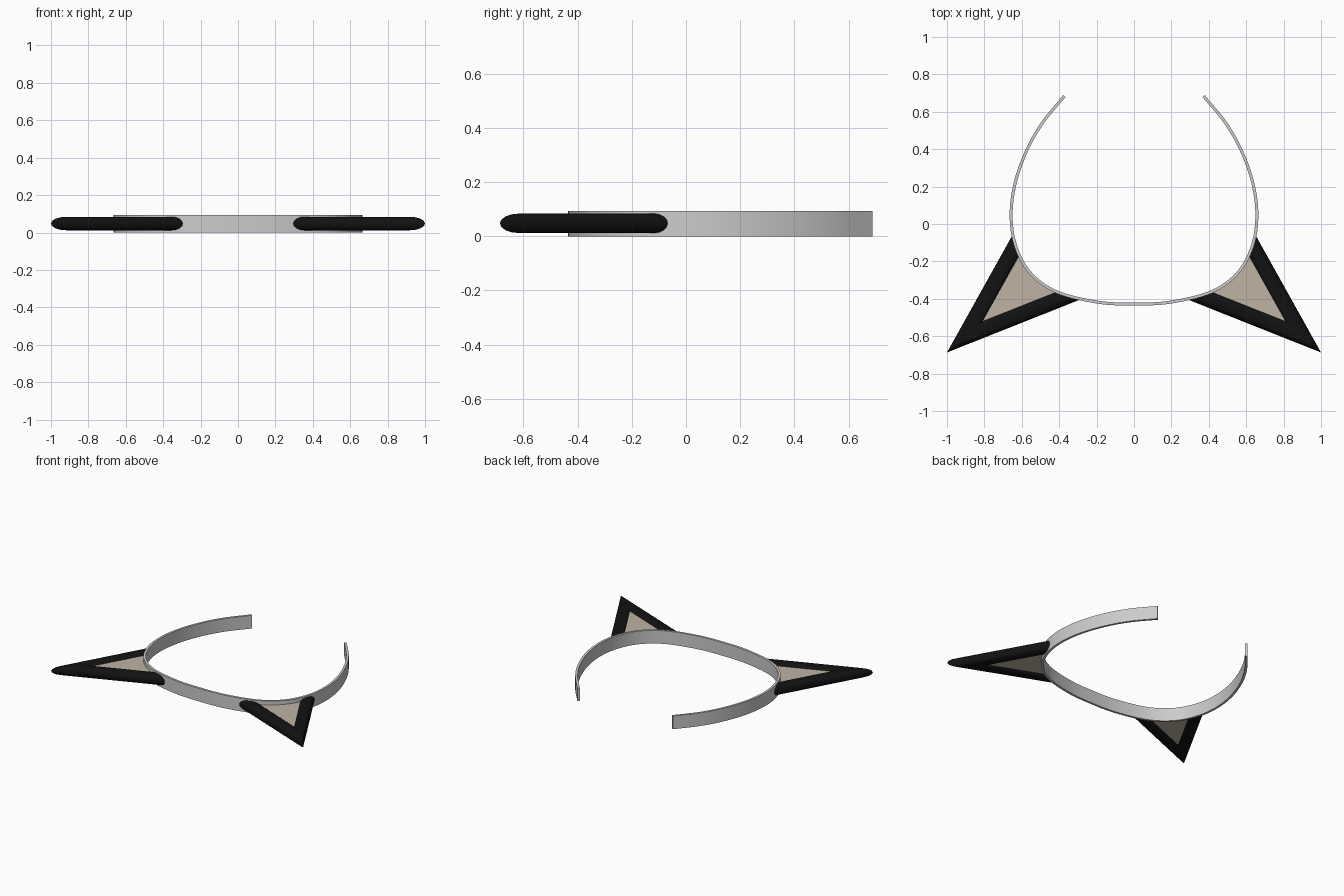
import bpy, bmesh, math
from mathutils import Vector

if "Cube" in bpy.data.objects:
    bpy.data.objects.remove(bpy.data.objects["Cube"])

H = 0.094       # band height
T = 0.016       # band thickness
MID = 0.048     # ear mid height


def make_object(name, verts, faces, color=None, angle=35):
    mesh = bpy.data.meshes.new(name)
    mesh.from_pydata(verts, [], faces)
    bm = bmesh.new()
    bm.from_mesh(mesh)
    bmesh.ops.recalc_face_normals(bm, faces=bm.faces)
    bm.to_mesh(mesh)
    bm.free()
    obj = bpy.data.objects.new(name, mesh)
    bpy.context.collection.objects.link(obj)
    if color:
        mat = bpy.data.materials.new(name + "_colour")
        mat.diffuse_color = color
        mat.use_nodes = True
        mat.node_tree.nodes["Principled BSDF"].inputs["Base Color"].default_value = mat.diffuse_color
        mesh.materials.append(mat)
    bpy.ops.object.select_all(action='DESELECT')
    obj.select_set(True)
    bpy.context.view_layer.objects.active = obj
    bpy.ops.object.shade_smooth_by_angle(angle=math.radians(angle))
    return obj


def spline(pts, n):
    """Catmull-Rom curve through the points."""
    p = [2 * pts[0] - pts[1]] + pts + [2 * pts[-1] - pts[-2]]
    out = []
    for i in range(1, len(p) - 2):
        a, b, c, d = p[i - 1:i + 3]
        for k in range(n):
            t = k / n
            out.append(0.5 * (2 * b + (c - a) * t + (2 * a - 5 * b + 4 * c - d) * t * t
                              + (3 * b - a - 3 * c + d) * t ** 3))
    return out + [pts[-1]]


# Headband: a thin open strip following a smooth horseshoe path
half = [Vector(p) for p in [(0, -0.428), (0.2, -0.417), (0.42, -0.36), (0.56, -0.255),
                            (0.635, -0.11), (0.657, 0.05), (0.635, 0.22),
                            (0.575, 0.39), (0.49, 0.54), (0.372, 0.684)]]
path = spline([Vector((-p.x, p.y)) for p in half[:0:-1]] + half, 8)
verts, faces = [], []
for i, p in enumerate(path):
    t = (path[min(i + 1, len(path) - 1)] - path[max(i - 1, 0)]).normalized()
    n = Vector((t.y, -t.x)) * T / 2
    for q, z in ((p + n, 0), (p + n, H), (p - n, H), (p - n, 0)):
        verts.append((q.x, q.y, z))
for i in range(len(path) - 1):
    for k in range(4):
        a, b = 4 * i + k, 4 * i + (k + 1) % 4
        faces.append((a, b, b + 4, a + 4))
last = len(verts) - 4
faces += [(0, 1, 2, 3), (last, last + 1, last + 2, last + 3)]
make_object("headband", verts, faces)

# Ear layout: two straight arms meeting at the tip, both ending on the band
tip, top_end, low_end = Vector((1, -0.687)), Vector((0.65, -0.06)), Vector((0.29, -0.405))
u, v = (top_end - tip).normalized(), (low_end - tip).normalized()
sin_uv = abs(u.x * v.y - u.y * v.x)


def inset_tip(d):
    return tip + (u + v) * d / sin_uv


def hit_band(start, direction):
    """Where a ray first meets the band, and the path index there."""
    best = None
    for i in range(len(path) - 1):
        a, e = path[i], path[i + 1] - path[i]
        den = direction.x * e.y - direction.y * e.x
        if abs(den) < 1e-9:
            continue
        w = a - start
        s = (w.x * e.y - w.y * e.x) / den
        r = (w.x * direction.y - w.y * direction.x) / den
        if s > 0 and -1e-6 <= r <= 1 and (best is None or s < best[0]):
            best = (s, i)
    s, i = best if best else (0.7, 0)
    return start + direction * s, i


# Rounded bar profile: (distance inward from the outer edge, height)
W, R = 0.09, 0.036
profile = []
for k in range(18):
    ang = math.pi / 2 + math.pi * (k if k < 9 else k - 1) / 8
    if k >= 9:
        ang = -math.pi / 2 + math.pi * (k - 9) / 8
    centre = R if k < 9 else W - R
    profile.append((centre + R * math.cos(ang), MID + R * math.sin(ang)))

for side, sx in (("right", 1), ("left", -1)):
    # Black ear frame: profile swept band -> tip -> band
    verts, faces, m = [], [], len(profile)
    for station in (u, None, v):
        for d, z in profile:
            q = inset_tip(d)
            if station is not None:
                q = hit_band(q, station)[0]
            verts.append((sx * q.x, q.y, z))
    for s in range(2):
        for k in range(m):
            a, b = s * m + k, s * m + (k + 1) % m
            faces.append((a, b, b + m, a + m))
    faces += [tuple(range(m)), tuple(range(2 * m, 3 * m))]
    make_object(side + "_ear_frame", verts, faces, (0.006, 0.006, 0.006, 1))

    # Beige inner panel, bounded by the frame and the band
    q = inset_tip(W - 0.012)
    (pu, iu), (pv, iv) = hit_band(q, u), hit_band(q, v)
    outline = [q, pv] + path[iv + 1:iu + 1] + [pu]
    n = len(outline)
    verts = [(sx * p.x, p.y, z) for z in (MID - 0.018, MID + 0.018) for p in outline]
    faces = [tuple(range(n)), tuple(range(n, 2 * n))]
    faces += [(k, (k + 1) % n, n + (k + 1) % n, n + k) for k in range(n)]
    make_object(side + "_ear_panel", verts, faces, (0.52, 0.45, 0.37, 1))
